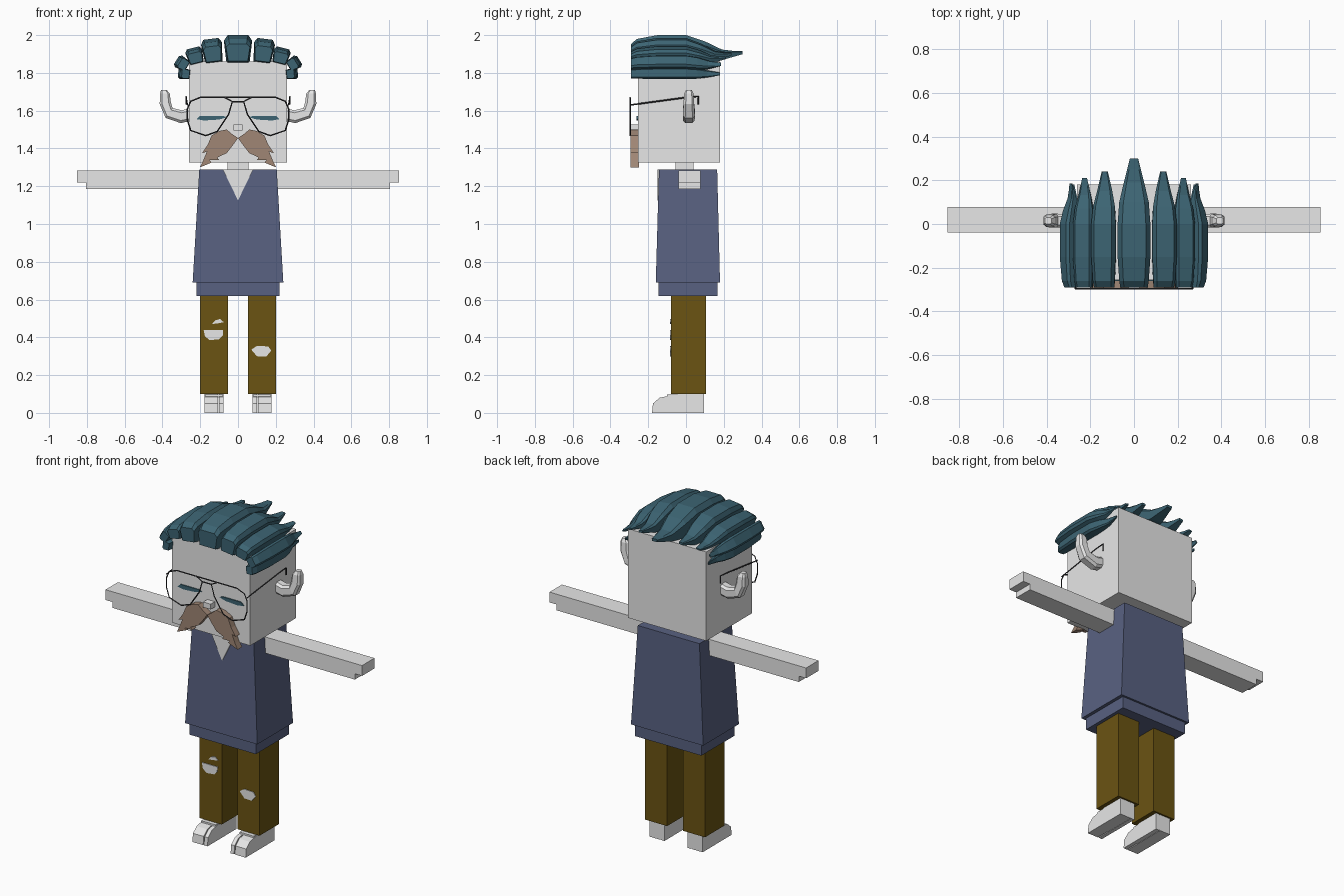
import bpy, bmesh
from math import radians
from mathutils import Matrix, Vector

cube = bpy.data.objects.get("Cube")
if cube:
    bpy.data.objects.remove(cube, do_unlink=True)


def material(name, rgb):
    m = bpy.data.materials.new(name)
    m.use_nodes = True
    m.diffuse_color = (*rgb, 1)
    m.node_tree.nodes["Principled BSDF"].inputs["Base Color"].default_value = (*rgb, 1)
    return m


skin = material("pale_grey", (0.8, 0.8, 0.8))
navy = material("navy_blue", (0.098, 0.12, 0.22))
brown = material("olive_brown", (0.145, 0.087, 0.006))
teal = material("dark_teal", (0.045, 0.127, 0.17))
tan = material("dusty_tan", (0.35, 0.24, 0.178))
wire = material("wire_grey", (0.04, 0.04, 0.045))


def loft(name, rings, mat):
    """Skin a list of matching point rings and cap both ends."""
    bm = bmesh.new()
    loops = [[bm.verts.new(p) for p in ring] for ring in rings]
    n = len(loops[0])
    for a, b in zip(loops, loops[1:]):
        for i in range(n):
            j = (i + 1) % n
            bm.faces.new((a[i], a[j], b[j], b[i]))
    bm.faces.new(loops[0])
    bm.faces.new(loops[-1])
    bmesh.ops.recalc_face_normals(bm, faces=bm.faces)
    me = bpy.data.meshes.new(name)
    bm.to_mesh(me)
    bm.free()
    me.materials.append(mat)
    ob = bpy.data.objects.new(name, me)
    bpy.context.collection.objects.link(ob)
    return ob


def rect(x0, x1, y0, y1, z):
    return [(x0, y0, z), (x1, y0, z), (x1, y1, z), (x0, y1, z)]


def box(name, x0, x1, y0, y1, z0, z1, mat):
    return loft(name, [rect(x0, x1, y0, y1, z) for z in (z0, z1)], mat)


def front_prism(name, pts, y0, y1, mat, side=1):
    """Extrude an x-z outline along y."""
    return loft(name, [[(side * x, y, z) for x, z in pts] for y in (y0, y1)], mat)


def side_prism(name, pts, x0, x1, mat):
    """Extrude a y-z outline along x."""
    return loft(name, [[(x, y, z) for y, z in pts] for x in (x0, x1)], mat)


def rod(name, pts, side=1, closed=False):
    cu = bpy.data.curves.new(name, "CURVE")
    cu.dimensions = "3D"
    cu.bevel_depth = 0.004
    cu.bevel_resolution = 0
    cu.use_fill_caps = True
    sp = cu.splines.new("POLY")
    sp.points.add(len(pts) - 1)
    for p, (x, y, z) in zip(sp.points, pts):
        p.co = (side * x, y, z, 1)
    sp.use_cyclic_u = closed
    cu.materials.append(wire)
    ob = bpy.data.objects.new(name, cu)
    bpy.context.collection.objects.link(ob)


# Body blocks
box("head", -0.26, 0.26, -0.255, 0.18, 1.325, 1.86, skin)
box("neck", -0.055, 0.055, -0.055, 0.04, 1.25, 1.34, skin)
loft("shirt", [rect(-0.24, 0.24, -0.16, 0.18, 0.69),
               rect(-0.205, 0.205, -0.143, 0.165, 1.288)], navy)
box("shirt_hem", -0.22, 0.22, -0.145, 0.168, 0.62, 0.70, navy)
front_prism("collar_opening", [(-0.08, 1.288), (0, 1.125), (0.08, 1.288)],
            -0.152, -0.143, skin)
box("nose", -0.025, 0.025, -0.295, -0.25, 1.495, 1.527, skin)

# Outlines shared by the left and right parts
arm_shape = [(0.19, 1.185), (0.805, 1.185), (0.805, 1.22), (0.853, 1.22),
             (0.853, 1.282), (0.19, 1.282)]
foot_shape = [(0.095, 0), (0.095, 0.105), (-0.04, 0.1), (-0.14, 0.08),
              (-0.175, 0.05), (-0.18, 0)]
eye_shape = [(0.06, 1.565), (0.08, 1.573), (0.2, 1.573), (0.22, 1.555),
             (0.18, 1.548), (0.1, 1.553)]
moustache_shape = [(0, 1.455), (0.03, 1.475), (0.06, 1.5), (0.1, 1.492), (0.14, 1.468),
                   (0.16, 1.42), (0.19, 1.375), (0.165, 1.383), (0.185, 1.335),
                   (0.202, 1.3), (0.14, 1.325), (0.15, 1.338), (0.1, 1.338),
                   (0.11, 1.352), (0.06, 1.375), (0.025, 1.42)]
lens = [(0.03, 1.648), (0.07, 1.67), (0.2, 1.67), (0.25, 1.65), (0.268, 1.61),
        (0.268, 1.55), (0.25, 1.495), (0.17, 1.468), (0.11, 1.49), (0.05, 1.58)]
# Ear: centre x, centre z, direction of thickness, half depth
ear_rings = [(0.25, 1.58, 0, 0.034, 0.03), (0.30, 1.568, 0.1, 0.034, 0.031),
             (0.365, 1.588, 0.6, 0.032, 0.032), (0.385, 1.64, 1.4, 0.03, 0.028),
             (0.387, 1.69, 1.6, 0.026, 0.025), (0.392, 1.71, 1.6, 0.015, 0.015)]

for side, label in ((1, "left"), (-1, "right")):
    front_prism(label + "_arm", arm_shape, -0.04, 0.078, skin, side)
    xs = sorted((side * 0.052, side * 0.2))
    box(label + "_trouser_leg", *xs, -0.08, 0.105, 0.1, 0.63, brown)
    # Foot with the inner toe split off by a narrow slit
    side_prism(label + "_foot", foot_shape, side * 0.106, side * 0.177, skin)
    side_prism(label + "_inner_toe", foot_shape, side * 0.077, side * 0.1, skin)
    box(label + "_heel", *sorted((side * 0.08, side * 0.175)), -0.1, 0.094, 0.002, 0.098, skin)

    # Ear bends outward then up
    rings = []
    for x, z, a, t, d in ear_rings:
        u = Matrix.Rotation(-a, 3, "Y") @ Vector((0, 0, 1))
        rings.append([(side * (x + u.x * t * k), 0.015 + d * j, z + u.z * t * k)
                      for k, j in ((1, .6), (.6, 1), (-.6, 1), (-1, .6),
                                   (-1, -.6), (-.6, -1), (.6, -1), (1, -.6))])
    loft(label + "_ear", rings, skin)

    front_prism(label + "_closed_eye", eye_shape, -0.261, -0.253, teal, side)
    front_prism(label + "_moustache", moustache_shape, -0.293, -0.25, tan, side)

    # Glasses
    rod(label + "_lens_rim", [(x, -0.296, z) for x, z in lens], side, True)
    rod(label + "_temple", [(0.268, -0.296, 1.63), (0.275, 0, 1.67),
                            (0.275, 0.065, 1.675), (0.275, 0.065, 1.632)], side)
rod("lower_bridge", [(-0.03, -0.296, 1.648), (0.03, -0.296, 1.648)])
rod("upper_bridge", [(-0.07, -0.296, 1.67), (0.07, -0.296, 1.67)])

# Torn knees
tears = {
    "right_knee_tear": [(-0.182, 0.44), (-0.078, 0.44), (-0.08, 0.41), (-0.1, 0.39),
                        (-0.15, 0.385), (-0.175, 0.405)],
    "right_small_tear": [(-0.138, 0.47), (-0.12, 0.49), (-0.095, 0.497), (-0.075, 0.48),
                         (-0.1, 0.475)],
    "left_knee_tear": [(0.07, 0.335), (0.1, 0.355), (0.16, 0.352), (0.176, 0.33),
                       (0.15, 0.298), (0.1, 0.3)],
}
for name, pts in tears.items():
    front_prism(name, pts, -0.084, -0.079, skin)

# Hair strands: y, bottom, top and width along the strand, as fractions
strand_path = [(-0.29, 0.04, 0.68, 0.84), (-0.26, 0, 0.86, 0.9), (-0.15, 0, 1, 1),
               (0, 0, 1, 1), (0.1, 0, 0.77, 0.9), (0.19, 0.08, 0.47, 0.62),
               (0.25, 0.2, 0.42, 0.42), (0.3, 0.3, 0.41, 0.25)]


def strand(name, x, z, tilt, width, height, tip, side):
    turn = Matrix.Rotation(radians(tilt), 3, "Y")
    rings = []
    for y, low, top, w in strand_path:
        if y > 0:
            y *= tip / 0.3
        lo, hi, w = low * height, top * height, w * width
        mid = lo + (hi - lo) * 0.8
        section = [(-0.82 * w, lo), (0.82 * w, lo), (w, mid), (0.72 * w, hi),
                   (-0.72 * w, hi), (-w, mid)]
        ring = []
        for sx, sz in section:
            p = turn @ Vector((sx, 0, sz))
            ring.append((side * (p.x + x), y, p.z + z))
        rings.append(ring)
    loft(name, rings, teal)


strand("centre_hair", 0, 1.856, 0, 0.075, 0.144, 0.3, 1)
for side, label in ((1, "left"), (-1, "right")):
    strand(label + "_upper_hair", 0.128, 1.856, 7, 0.056, 0.125, 0.24, side)
    strand(label + "_outer_hair", 0.218, 1.85, 14, 0.046, 0.085, 0.21, side)
    strand(label + "_temple_hair", 0.268, 1.832, 58, 0.036, 0.068, 0.185, side)
    strand(label + "_side_hair", 0.255, 1.792, 84, 0.03, 0.062, 0.18, side)
